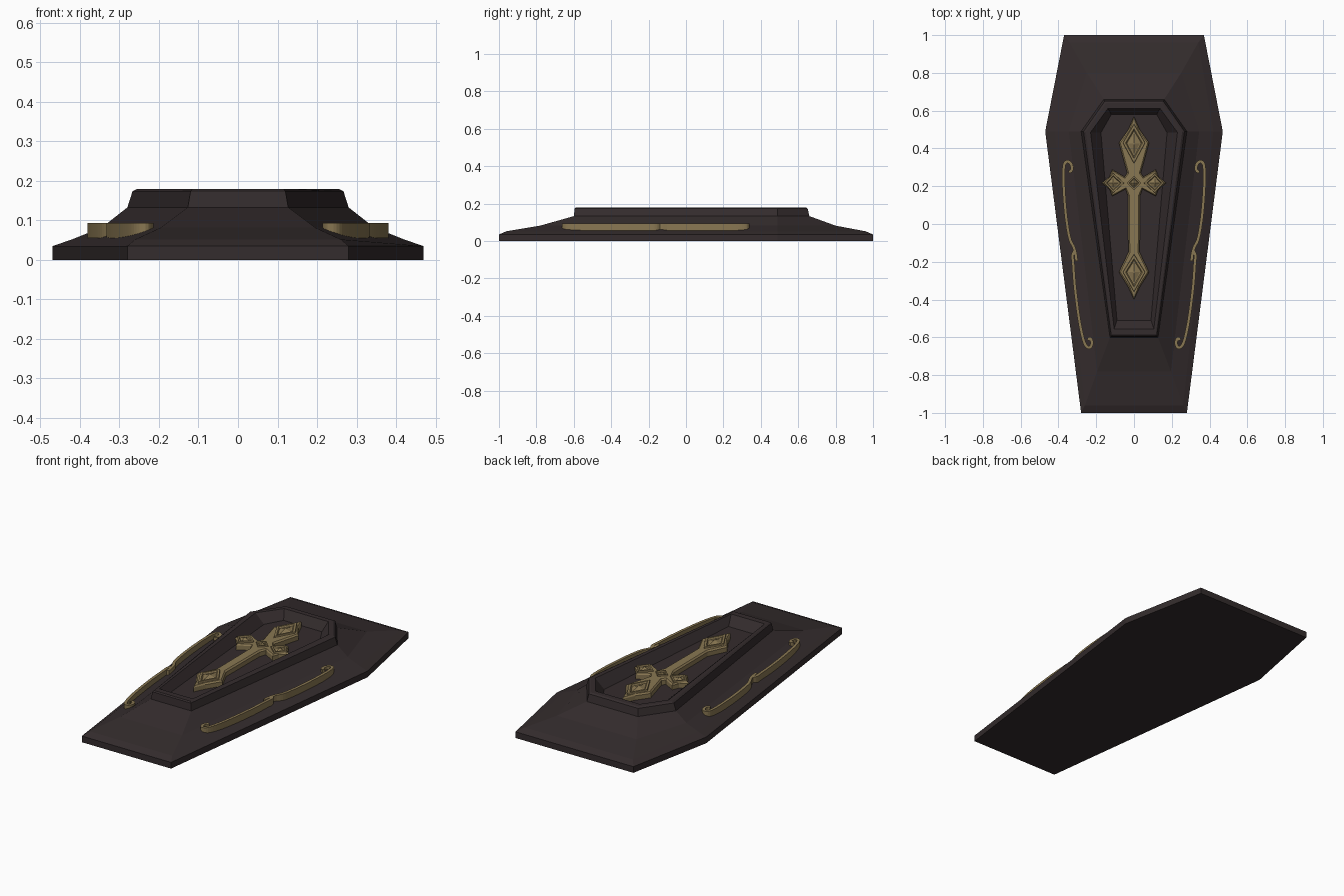
import bpy, bmesh
from mathutils import Vector

if "Cube" in bpy.data.objects:
    bpy.data.objects.remove(bpy.data.objects["Cube"])


def material(name, rgb):
    m = bpy.data.materials.new(name)
    m.diffuse_color = (*rgb, 1)
    m.use_nodes = True
    m.node_tree.nodes["Principled BSDF"].inputs["Base Color"].default_value = m.diffuse_color
    return m


WOOD = material("dark wood", (0.034, 0.025, 0.026))
GOLD = material("old gold", (0.25, 0.185, 0.085))


def finish(bm, name, mat):
    bmesh.ops.recalc_face_normals(bm, faces=bm.faces)
    me = bpy.data.meshes.new(name)
    bm.to_mesh(me)
    bm.free()
    me.materials.append(mat)
    ob = bpy.data.objects.new(name, me)
    bpy.context.collection.objects.link(ob)
    return ob


def loft(name, loops, mat):
    """Skin a stack of closed loops and cap both ends."""
    bm = bmesh.new()
    rings = [[bm.verts.new(p) for p in lp] for lp in loops]
    n = len(rings[0])
    for a, b in zip(rings, rings[1:]):
        for i in range(n):
            j = (i + 1) % n
            bm.faces.new((a[i], a[j], b[j], b[i]))
    bm.faces.new(rings[0])
    bm.faces.new(rings[-1])
    return finish(bm, name, mat)


def hexagon(hx, hy, sx, sy, fx, fy, z):
    """Coffin outline: head, shoulder and foot corners."""
    return [(hx, hy, z), (sx, sy, z), (fx, fy, z),
            (-fx, fy, z), (-sx, sy, z), (-hx, hy, z)]


# Lid: slab, concave slopes, raised rim and sunken panel
loft("coffin_lid", [hexagon(*r) for r in (
    (.37, 1, .47, .49, .28, -1, 0),
    (.37, 1, .47, .49, .28, -1, .035),
    (.34, .96, .42, .49, .26, -.96, .052),
    (.25, .80, .345, .49, .195, -.78, .082),
    (.16, .66, .28, .49, .127, -.60, .133),
    (.155, .65, .267, .49, .12, -.595, .174),
    (.148, .64, .255, .488, .115, -.588, .18),
    (.138, .612, .23, .485, .105, -.555, .18),
    (.12, .58, .175, .483, .09, -.51, .13))], WOOD)

# Cross body: mirrored outline, extruded with a chamfered top
half = [(.03, .50), (.08, .43), (.036, .27), (.05, .25), (.115, .288),
        (.13, .25), (.17, .217), (.13, .184), (.115, .147), (.045, .185),
        (.032, .15), (.03, -.15), (.08, -.255), (.03, -.335)]
outline = [(0, .57)] + half + [(0, -.40)] + [(-x, y) for x, y in reversed(half)]
bm = bmesh.new()
face = bm.faces.new([bm.verts.new((x, y, .125)) for x, y in outline])
ext = bmesh.ops.extrude_face_region(bm, geom=[face])["geom"]
bmesh.ops.translate(bm, vec=(0, 0, .03),
                    verts=[e for e in ext if isinstance(e, bmesh.types.BMVert)])
top = [e for e in ext if isinstance(e, bmesh.types.BMFace)]
bmesh.ops.recalc_face_normals(bm, faces=bm.faces)
bmesh.ops.inset_region(bm, faces=top, thickness=.008, depth=.008)
finish(bm, "cross_body", GOLD)


# Kite settings: raised frame, groove and faceted centre
def kite(name, centre, tips):
    c = Vector(centre)

    def ring(s, z):
        return [(c.x + x * s, c.y + y * s, z) for x, y in tips]
    loft(name, [ring(*r) for r in ((1, .15), (.93, .171), (.72, .171),
                                   (.62, .164), (.5, .164), (.06, .174))], GOLD)


kite("cross_top_kite", (0, .425), [(0, .11), (.062, .005), (0, -.11), (-.062, .005)])
kite("cross_foot_kite", (0, -.255), [(0, .10), (.062, 0), (0, -.11), (-.062, 0)])
for s, side in ((1, "right"), (-1, "left")):
    kite("cross_arm_kite_" + side, (s * .11, .217),
         [(s * .05, 0), (0, .055), (-s * .06, 0), (0, -.055)])
kite("cross_centre_stud", (0, .217), [(0, .04), (.04, 0), (0, -.04), (-.04, 0)])


def smooth_path(pts, steps=5):
    """Catmull-Rom curve through the points."""
    p = [Vector(q) for q in [pts[0]] + pts + [pts[-1]]]
    out = []
    for a, b, c, d in zip(p, p[1:], p[2:], p[3:]):
        for k in range(steps):
            t = k / steps
            out.append(.5 * (2 * b + (c - a) * t + (2 * a - 5 * b + 4 * c - d) * t * t
                             + (3 * b - a - 3 * c + d) * t ** 3))
    return out + [p[-1]]


# Scroll handles: upright ribbons with curled ends, mirrored across x
def scroll(name, pts, width=.008):
    path = smooth_path(pts)
    loops = []
    for i, p in enumerate(path):
        d = (path[min(i + 1, len(path) - 1)] - path[max(i - 1, 0)]).normalized()
        n = Vector((-d.y, d.x)) * width
        a, b = p + n, p - n
        loops.append([(a.x, a.y, .055), (b.x, b.y, .055),
                      (b.x, b.y, .093), (a.x, a.y, .093)])
    ob = loft(name, loops, GOLD)
    ob.modifiers.new("mirror", "MIRROR")


scroll("upper_scroll", [(.345, .275), (.330, .285), (.332, .315), (.352, .331),
                        (.370, .31), (.373, .22), (.362, .06), (.342, -.07),
                        (.318, -.125), (.308, -.165), (.305, -.195)])
scroll("lower_scroll", [(.312, -.14), (.325, -.165), (.322, -.21), (.312, -.34),
                        (.288, -.52), (.262, -.63), (.236, -.655), (.222, -.63),
                        (.232, -.605), (.243, -.615)])
